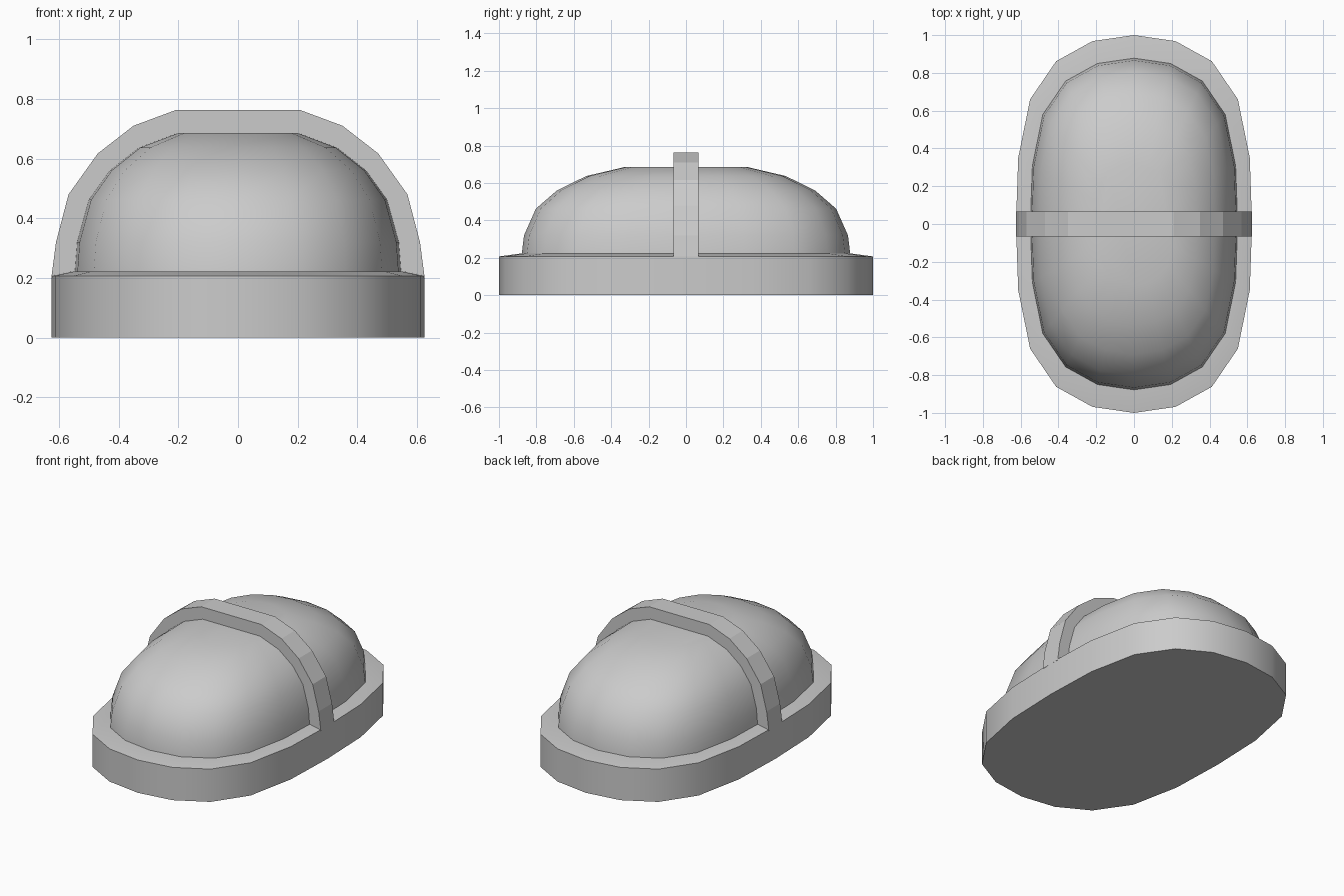
import bpy
import bmesh
import math

cube = bpy.data.objects.get("Cube")
if cube:
    bpy.data.objects.remove(cube)

grey = bpy.data.materials.new("grey")
grey.use_nodes = True
colour = (0.6, 0.6, 0.6, 1)
grey.diffuse_color = colour
grey.node_tree.nodes["Principled BSDF"].inputs["Base Color"].default_value = colour


def finish(name, bm, smooth):
    bmesh.ops.recalc_face_normals(bm, faces=bm.faces)
    mesh = bpy.data.meshes.new(name)
    bm.to_mesh(mesh)
    bm.free()
    mesh.materials.append(grey)
    obj = bpy.data.objects.new(name, mesh)
    bpy.context.collection.objects.link(obj)
    if smooth:
        bpy.ops.object.select_all(action="DESELECT")
        obj.select_set(True)
        bpy.context.view_layer.objects.active = obj
        bpy.ops.object.shade_smooth_by_angle(angle=math.radians(32))
    return obj


def loft(name, rings, smooth=True):
    """Join equal rings of points into a capped solid."""
    bm = bmesh.new()
    loops = [[bm.verts.new(p) for p in ring] for ring in rings]
    for low, high in zip(loops, loops[1:]):
        for i in range(len(low)):
            j = (i + 1) % len(low)
            bm.faces.new((low[i], low[j], high[j], high[i]))
    bm.faces.new(loops[0][::-1])
    bm.faces.new(loops[-1])
    return finish(name, bm, smooth)


# Rounded oval outline, mirrored from one quarter
quarter = [(0.625, 0), (0.613, 0.35), (0.55, 0.66), (0.412, 0.862), (0.22, 0.968)]
half = quarter + [(0, 1)] + [(-x, y) for x, y in quarter[:0:-1]]
outline = half + [(-x, -y) for x, y in half]


def ring(scale, z):
    return [(x * scale, y * scale, z) for x, y in outline]


# Base with a slightly raised inner rim
loft("base", [ring(1, 0), ring(1, 0.207), ring(0.89, 0.222)])

# Domed lamp cover
dome = [(0.88, 0.2), (0.878, 0.222), (0.866, 0.32), (0.803, 0.462),
        (0.69, 0.56), (0.533, 0.637), (0.324, 0.686)]
loft("dome_cover", [ring(s, z) for s, z in dome])

# Strap arching over the dome
outer = [(0.625, 0.2), (0.625, 0.207), (0.61, 0.32), (0.568, 0.48),
         (0.47, 0.617), (0.35, 0.71), (0.21, 0.762)]
inner = [(0.53, 0.2), (0.53, 0.207), (0.525, 0.32), (0.485, 0.46),
         (0.415, 0.56), (0.315, 0.632), (0.19, 0.68)]


def arch(points):
    return points + [(-x, z) for x, z in reversed(points)]


width = 0.067
sections = [[(a, -width, b), (a, width, b), (c, width, d), (c, -width, d)]
            for (a, b), (c, d) in zip(arch(outer), arch(inner))]
loft("strap", sections, smooth=False)
